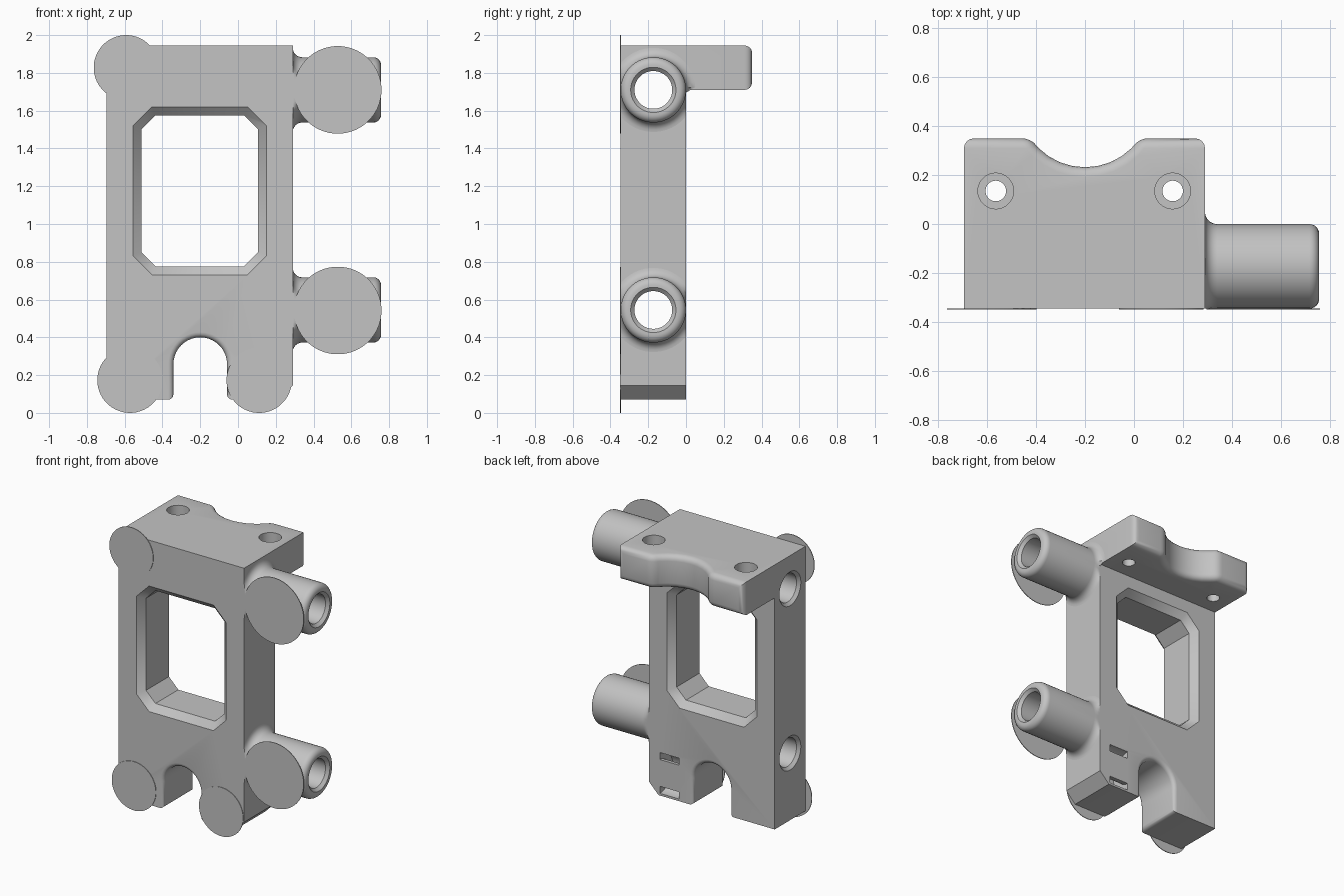
import bpy
import bmesh
from math import pi, sin, cos, asin

cube = bpy.data.objects.get("Cube")
if cube:
    bpy.data.objects.remove(cube, do_unlink=True)

grey = bpy.data.materials.new("plain grey")
grey.use_nodes = True
grey.diffuse_color = (0.55, 0.55, 0.55, 1)
grey.node_tree.nodes["Principled BSDF"].inputs["Base Color"].default_value = grey.diffuse_color

FRONT, BACK = -0.346, 0.0
LEFT, RIGHT = -0.695, 0.29
BOTTOM, SHELF, TOP = 0.07, 1.71, 1.945
TUBE_Y, TUBE_HEIGHTS = -0.173, (0.545, 1.71)
NOTCH_X, NOTCH_R, NOTCH_Z = -0.2, 0.142, 0.258


def loft(name, rings, loop=False, bevel=None, width=0.03):
    """Skin matching rings of points, capped unless the rings form a loop."""
    bm = bmesh.new()
    rows = [[bm.verts.new(p) for p in ring] for ring in rings]
    for a, b in zip(rows, rows[1:] + (rows[:1] if loop else [])):
        for i in range(len(a)):
            j = (i + 1) % len(a)
            bm.faces.new((a[i], a[j], b[j], b[i]))
    if not loop:
        bm.faces.new(rows[0])
        bm.faces.new(rows[-1])
    bmesh.ops.recalc_face_normals(bm, faces=bm.faces)
    if bevel:
        edges = [e for e in bm.edges if bevel(e.verts[0].co, e.verts[1].co)]
        bmesh.ops.bevel(bm, geom=edges, offset=width, segments=4, profile=0.5,
                        affect='EDGES', clamp_overlap=True)
    mesh = bpy.data.meshes.new(name)
    bm.to_mesh(mesh)
    bm.free()
    mesh.materials.append(grey)
    obj = bpy.data.objects.new(name, mesh)
    bpy.context.collection.objects.link(obj)
    return obj


def circle(axis, centre, at, r, n=48):
    """Ring of points around an axis; centre gives the other two coordinates."""
    ring = []
    for i in range(n):
        a = 2 * pi * (i + 0.5) / n
        p = [centre[0] + r * cos(a), centre[1] + r * sin(a)]
        p.insert("xyz".index(axis), at)
        ring.append(p)
    return ring


def lathe(name, axis, centre, profile, loop=False):
    return loft(name, [circle(axis, centre, at, r) for at, r in profile], loop)


def arc(cx, cy, r, start, end, n):
    return [(cx + r * cos(start + (end - start) * i / n),
             cy + r * sin(start + (end - start) * i / n)) for i in range(n + 1)]


def cut(obj, cutters):
    for c in cutters:
        c.hide_render = True
        mod = obj.modifiers.new("cut", 'BOOLEAN')
        mod.operation, mod.solver, mod.object = 'DIFFERENCE', 'EXACT', c
    graph = bpy.context.evaluated_depsgraph_get()
    mesh = bpy.data.meshes.new_from_object(obj.evaluated_get(graph))
    obj.modifiers.clear()
    obj.data = mesh


# Upright plate with a rounded notch between two legs
outline = [(LEFT, BOTTOM), (LEFT, SHELF), (RIGHT, SHELF), (RIGHT, 0.145),
           (0.215, BOTTOM), (NOTCH_X + NOTCH_R, BOTTOM)]
outline += arc(NOTCH_X, NOTCH_Z, NOTCH_R, 0, pi, 20) + [(NOTCH_X - NOTCH_R, BOTTOM)]


def in_notch(v):
    return abs(v.x - NOTCH_X) < NOTCH_R + 0.001 and v.z < 0.41


def notch_rim(a, b):
    same_side = abs(a.y - b.y) < 0.001
    foot = a.z < BOTTOM + 0.001 and b.z < BOTTOM + 0.001
    if not (in_notch(a) and in_notch(b)):
        return False
    return foot if not same_side else not foot


plate = loft("upright_plate", [[(x, y, z) for x, z in outline] for y in (FRONT, BACK)],
             bevel=notch_rim, width=0.028)

# Top shelf with a scooped, rounded back edge
SHELF_BACK, SCOOP_R, SCOOP_Y = 0.35, 0.27, 0.502
half = asin((SCOOP_Y - SHELF_BACK) / SCOOP_R)
outline = [(LEFT, SHELF_BACK), (LEFT, FRONT), (RIGHT, FRONT), (RIGHT, SHELF_BACK)]
outline += arc(NOTCH_X, SCOOP_Y, SCOOP_R, -half, half - pi, 10)


def shelf_rim(a, b):
    if min(a.y, b.y) < 0.2:
        return False
    return abs(a.z - b.z) < 0.001 or a.y > SHELF_BACK - 0.005


shelf = loft("top_shelf", [[(x, y, z) for x, y in outline] for z in (SHELF, TOP)],
             bevel=shelf_rim, width=0.04)


# Octagonal window cutter, chamfered on both faces
def octagon(y, inset):
    x0, x1, z0, z1 = -0.555 + inset, 0.15 - inset, 0.73 + inset, 1.62 - inset
    c = 0.1 - 0.586 * inset
    return [(x, y, z) for x, z in (
        (x0 + c, z0), (x1 - c, z0), (x1, z0 + c), (x1, z1 - c),
        (x1 - c, z1), (x0 + c, z1), (x0, z1 - c), (x0, z0 + c))]


CH = 0.045
window = loft("window_cutter", [octagon(FRONT - 0.02, -0.02), octagon(FRONT + CH, CH),
                                octagon(BACK - CH, CH), octagon(BACK + 0.02, -0.02)])

# Cross bores, screw holes and the curved tie channel
bores = [lathe("bore_cutter", "x", (TUBE_Y, z),
               [(LEFT - 0.02, 0.14), (LEFT + 0.02, 0.1), (0.4, 0.1)]) for z in TUBE_HEIGHTS]
screws = [lathe("screw_cutter", "z", (x, 0.135),
                [(1.6, 0.042), (1.82, 0.042), (1.82, 0.073), (2.0, 0.073)])
          for x in (-0.565, 0.158)]
channel = lathe("channel_cutter", "x", (BACK, 0.23),
                [(0.055, 0.095), (0.055, 0.145), (0.205, 0.145), (0.205, 0.095)], loop=True)

cut(plate, [window, channel] + bores)
cut(shelf, screws + [bores[1]])
for c in [window, channel] + bores + screws:
    bpy.data.objects.remove(c, do_unlink=True)

# Side tubes with a flared root, rounded end and chamfered mouth
END, R = 0.757, 0.173
profile = arc(RIGHT + 0.05, R + 0.05, 0.05, pi, 1.5 * pi, 6)
profile += arc(END - 0.04, R - 0.04, 0.04, pi / 2, 0, 6)
profile += [(END, 0.12), (END - 0.02, 0.1), (RIGHT, 0.1)]
parts = [plate, shelf]
for name, z in zip(("lower_tube", "upper_tube"), TUBE_HEIGHTS):
    tube = lathe(name, "x", (TUBE_Y, z), profile, loop=True)
    for v in tube.data.vertices:
        v.co.y = max(v.co.y, FRONT)
        if v.co.z < SHELF:
            v.co.y = min(v.co.y, BACK)
    parts.append(tube)

# Thin round pads flush with the front face
pads = {"upper_right_pad": (-0.592, 1.828, 0.172), "lower_right_pad": (-0.572, 0.173, 0.173),
        "lower_left_pad": (0.112, 0.173, 0.173), "upper_tube_pad": (0.528, 1.71, 0.232),
        "lower_tube_pad": (0.528, 0.542, 0.232)}
for name, (x, z, r) in pads.items():
    parts.append(lathe(name, "y", (x, z), [(-0.35, r), (FRONT + 0.001, r)]))

bpy.ops.object.select_all(action='DESELECT')
for obj in parts:
    obj.select_set(True)
bpy.context.view_layer.objects.active = plate
bpy.ops.object.shade_smooth_by_angle(angle=0.55)
